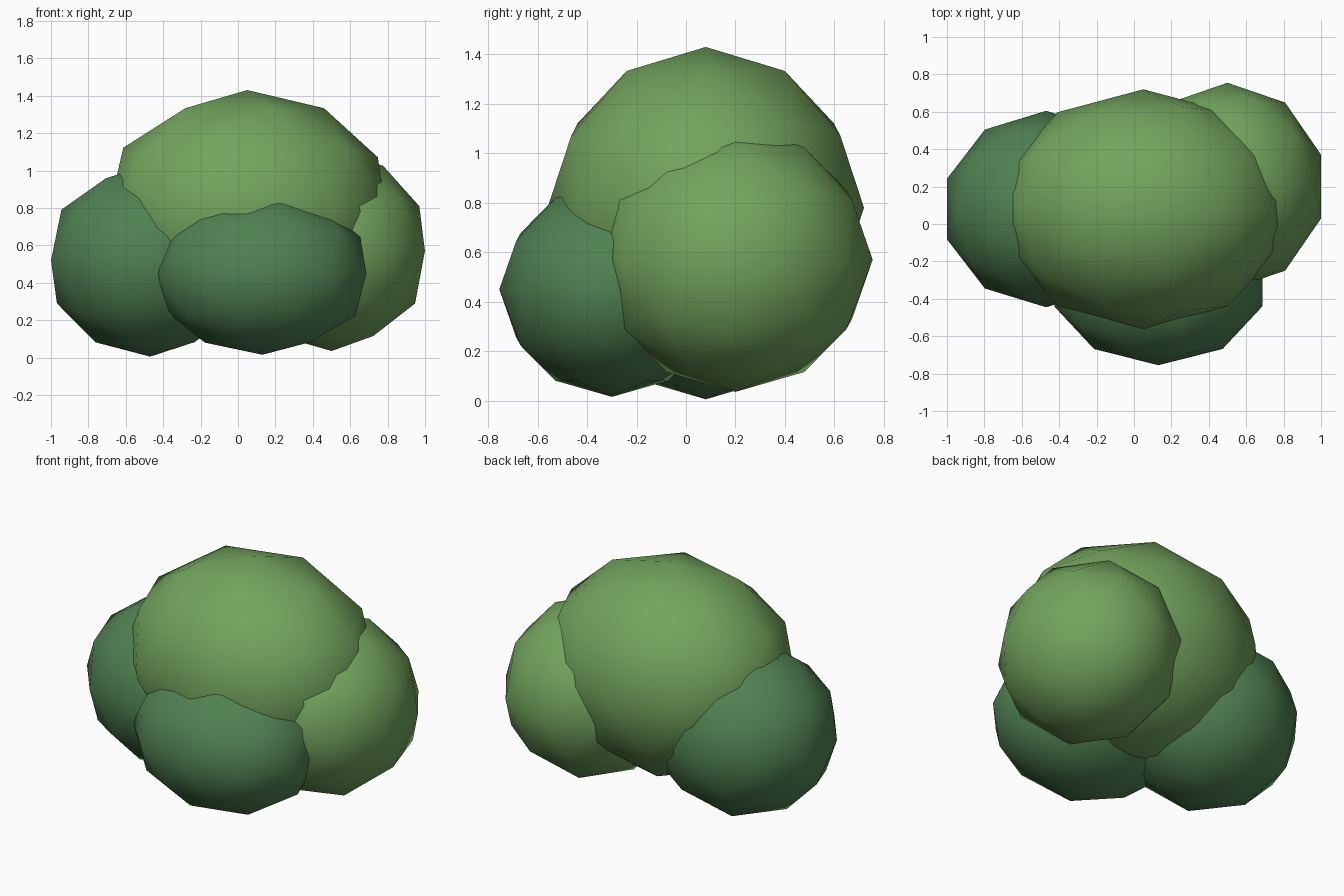
import bpy

if "Cube" in bpy.data.objects:
    bpy.data.objects.remove(bpy.data.objects["Cube"])


def make_material(name, rgb):
    mat = bpy.data.materials.new(name)
    mat.diffuse_color = (*rgb, 1.0)
    mat.use_nodes = True
    mat.node_tree.nodes["Principled BSDF"].inputs["Base Color"].default_value = mat.diffuse_color
    return mat


light = make_material("light_leaf", (0.17, 0.37, 0.11))
dark = make_material("dark_leaf", (0.08, 0.22, 0.085))

# Leaf clumps of the bush: name, centre, radii, material
clumps = [
    ("top_clump", (0.05, 0.08, 0.78), (0.78, 0.64, 0.65), light),
    ("left_clump", (-0.47, 0.08, 0.52), (0.557, 0.525, 0.515), dark),
    ("right_clump", (0.50, 0.20, 0.57), (0.525, 0.555, 0.535), light),
    ("front_clump", (0.13, -0.30, 0.45), (0.585, 0.455, 0.435), dark),
]

# Each clump is a smooth, stretched low-poly ball
for name, centre, radii, mat in clumps:
    bpy.ops.mesh.primitive_ico_sphere_add(subdivisions=2, radius=1, location=centre)
    obj = bpy.context.object
    obj.name = name
    obj.scale = radii
    bpy.ops.object.transform_apply(location=False, rotation=False, scale=True)
    bpy.ops.object.shade_smooth()
    obj.data.materials.append(mat)
